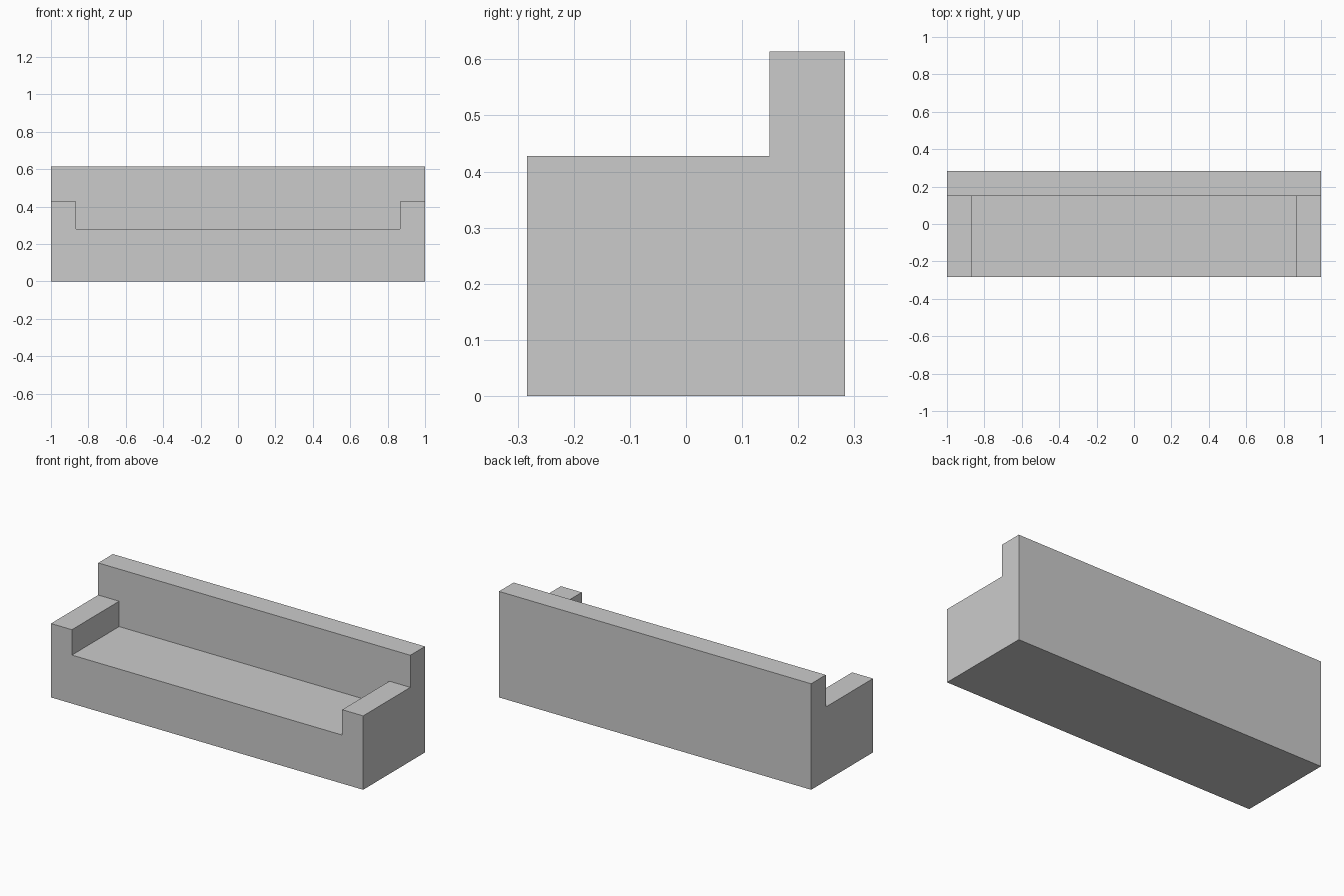
import bpy, bmesh, math
from mathutils import Vector, Matrix

if "Cube" in bpy.data.objects:
    bpy.data.objects.remove(bpy.data.objects["Cube"])

# Main sofa dimensions
HALF_W, HALF_D = 1.0, 0.283
ARM_X, BACK_Y = 0.866, 0.149
SEAT_Z, ARM_Z, BACK_Z = 0.281, 0.428, 0.614

bm = bmesh.new()


def slice_at(point, normal):
    bmesh.ops.bisect_plane(bm, geom=bm.verts[:] + bm.edges[:] + bm.faces[:],
                           plane_co=point, plane_no=normal, dist=1e-5)


def raise_tops(z_from, z_to, wanted):
    """Extrude the upward faces at z_from whose centre passes the test."""
    bm.normal_update()
    faces = [f for f in bm.faces if f.normal.z > 0.9
             and abs(f.calc_center_median().z - z_from) < 1e-4
             and wanted(f.calc_center_median())]
    result = bmesh.ops.extrude_face_region(bm, geom=faces)
    for v in result["geom"]:
        if isinstance(v, bmesh.types.BMVert):
            v.co.z = z_to


# Base block up to seat height
bmesh.ops.create_cube(bm, size=1.0, matrix=Matrix.Translation((0, 0, SEAT_Z / 2))
                      @ Matrix.Diagonal((2 * HALF_W, 2 * HALF_D, SEAT_Z, 1)))

# Loop cuts that mark out the arms and the backrest
for x in (-ARM_X, ARM_X):
    slice_at((x, 0, 0), (1, 0, 0))
slice_at((0, BACK_Y, 0), (0, 1, 0))

# Arms and lower backrest, then the full backrest
raise_tops(SEAT_Z, ARM_Z, lambda c: abs(c.x) > ARM_X or c.y > BACK_Y)
raise_tops(ARM_Z, BACK_Z, lambda c: c.y > BACK_Y)

# Merge flat regions into clean single faces
bmesh.ops.dissolve_limit(bm, angle_limit=math.radians(1),
                         verts=bm.verts[:], edges=bm.edges[:])
bmesh.ops.recalc_face_normals(bm, faces=bm.faces[:])

mesh = bpy.data.meshes.new("sofa_body")
bm.to_mesh(mesh)
bm.free()
sofa = bpy.data.objects.new("sofa_body", mesh)
bpy.context.collection.objects.link(sofa)
